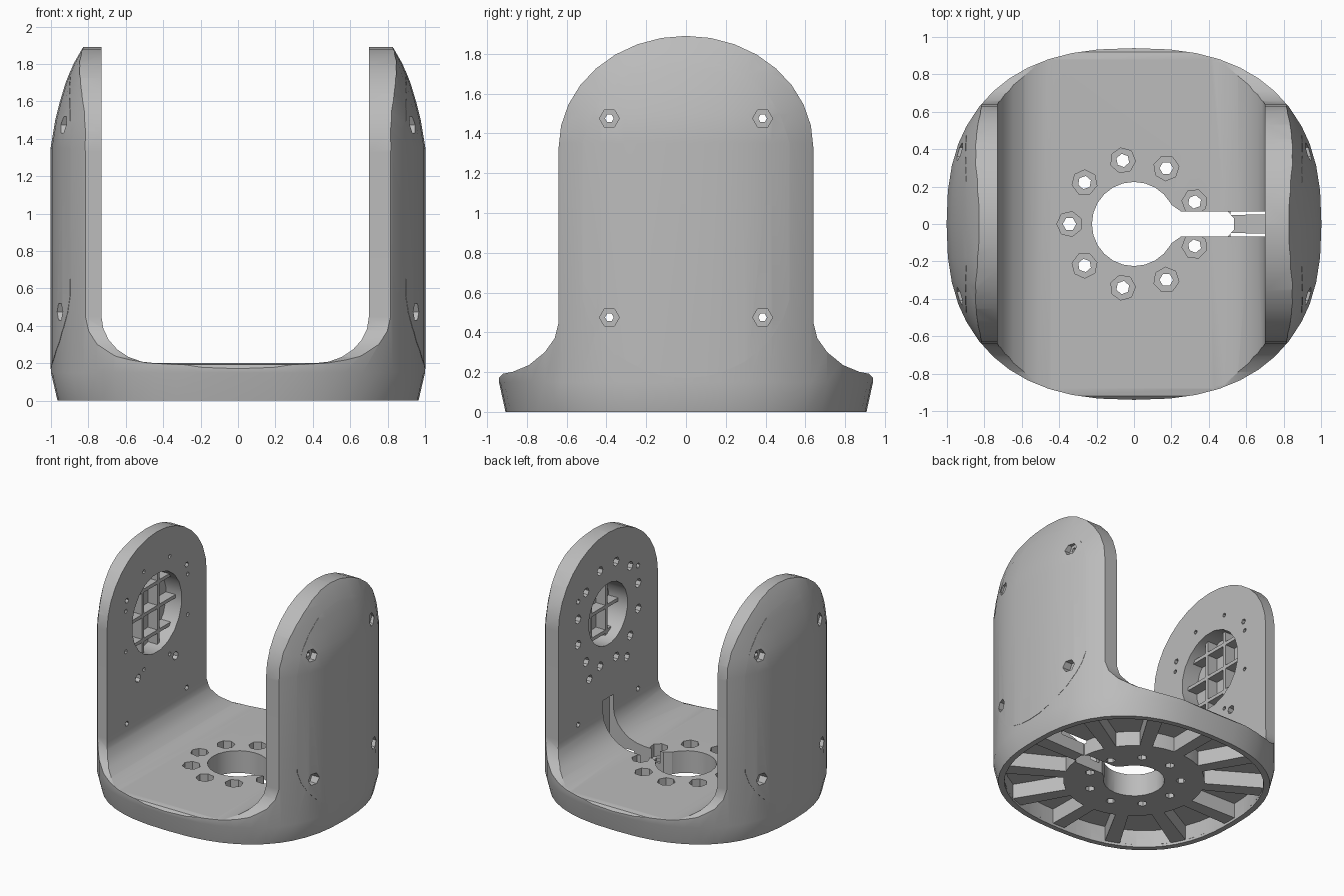
import bpy, bmesh, math
from math import sin, cos, pi, radians

if "Cube" in bpy.data.objects:
    bpy.data.objects.remove(bpy.data.objects["Cube"], do_unlink=True)

grey = bpy.data.materials.new("plain grey")
grey.use_nodes = True
grey.diffuse_color = (0.5, 0.5, 0.5, 1)
grey.node_tree.nodes["Principled BSDF"].inputs["Base Color"].default_value = (0.5, 0.5, 0.5, 1)

POWER, HALF_Y, HOLE_Z = 2.45, 0.94, 1.23


def loft(name, rings):
    """Closed solid through a list of equal-length vertex rings."""
    bm = bmesh.new()
    loops = [[bm.verts.new(p) for p in ring] for ring in rings]
    n = len(loops[0])
    for a, b in zip(loops, loops[1:]):
        for i in range(n):
            j = (i + 1) % n
            bm.faces.new((a[i], a[j], b[j], b[i]))
    bm.faces.new(loops[0])
    bm.faces.new(loops[-1])
    bmesh.ops.recalc_face_normals(bm, faces=bm.faces)
    mesh = bpy.data.meshes.new(name)
    bm.to_mesh(mesh)
    bm.free()
    mesh.materials.append(grey)
    ob = bpy.data.objects.new(name, mesh)
    bpy.context.collection.objects.link(ob)
    return ob


def prism(name, pts, axis, lo, hi):
    place = {"x": lambda a, b, t: (t, a, b),
             "y": lambda a, b, t: (a, t, b),
             "z": lambda a, b, t: (a, b, t)}[axis]
    return loft(name, [[place(a, b, t) for a, b in pts] for t in (lo, hi)])


def circle(a, b, r, n=8, turn=0.0):
    return [(a + r * cos(turn + 2 * pi * i / n), b + r * sin(turn + 2 * pi * i / n)) for i in range(n)]


def rounded_outline(sx=1.0, sy=1.0, n=48):
    def power(v):
        return math.copysign(abs(v) ** (2 / POWER), v)
    return [(sx * power(cos(2 * pi * i / n)), sy * HALF_Y * power(sin(2 * pi * i / n))) for i in range(n)]


def outline_point(angle, scale):
    c, s = cos(angle), sin(angle)
    r = scale * (abs(c) ** POWER + abs(s / HALF_Y) ** POWER) ** (-1 / POWER)
    return (r * c, r * s)


def carve(ob, cutters, operation="DIFFERENCE"):
    for c in cutters:
        c.hide_render = True
        m = ob.modifiers.new("cut", "BOOLEAN")
        m.solver, m.operation, m.object = "EXACT", operation, c
    graph = bpy.context.evaluated_depsgraph_get()
    mesh = bpy.data.meshes.new_from_object(ob.evaluated_get(graph))
    ob.modifiers.clear()
    ob.data = mesh
    for c in cutters:
        bpy.data.objects.remove(c, do_unlink=True)


def smooth(ob):
    bpy.ops.object.select_all(action="DESELECT")
    ob.select_set(True)
    bpy.context.view_layer.objects.active = ob
    bpy.ops.object.shade_smooth_by_angle(angle=radians(28))
    m = ob.modifiers.new("even shading", "WEIGHTED_NORMAL")
    m.keep_sharp = True


# Rounded block, tapering at the foot and closing in at the top
levels = [(0, .965), (.15, 1), (1.35, 1), (1.5, .975), (1.6, .95), (1.7, .92),
          (1.8, .88), (1.87, .84), (1.92, .81)]
bracket = loft("bracket_body", [[(x, y, z) for x, y in rounded_outline(s, min(1, s) if z < 1 else 1)]
                                for z, s in levels])

# Side profile: flared foot, straight sides and arched top
half = [(.96, -.1), (.96, .15), (.92, .192), (.87, .202), (.79, .235), (.71, .30), (.66, .37), (.64, .45)]
half += [(.64 * cos(a), 1.33 + .56 * sin(a)) for a in [pi / 2 * i / 8 for i in range(8)]]
profile = half + [(0, 1.89)] + [(-y, z) for y, z in reversed(half)]
carve(bracket, [prism("side_profile", profile, "x", -1.3, 1.3)], "INTERSECT")

# U-shaped opening with filleted lower corners
def fillet(wall):
    return [(wall - .29 + .29 * sin(a), .45 - .25 * cos(a)) for a in [pi / 2 * i / 6 for i in range(7)]]


opening = [(-x, z) for x, z in reversed(fillet(.73))] + fillet(.70) + [(.70, 2.2), (-.73, 2.2)]
carve(bracket, [prism("opening", opening, "y", -1.3, 1.3)])


# Oval cover panel on each outer wall, barely proud of it
def oval(ry, rz):
    pts = []
    for i in range(32):
        a = 2 * pi * i / 32
        pts.append((ry * cos(a), (1.27 if sin(a) >= 0 else .66) + (rz if sin(a) >= 0 else rz - .02) * sin(a)))
    return pts


covers = []
for side, label in ((1, "left"), (-1, "right")):
    cover = bpy.data.objects.new(label + "_cover", bracket.data.copy())
    bpy.context.collection.objects.link(cover)
    lo, hi = sorted((side * .895, side * 1.3))
    carve(cover, [prism("cover_shape", oval(.53, .51), "x", lo, hi)], "INTERSECT")
    for v in cover.data.vertices:
        v.co.x *= 1.002
    covers.append(cover)

# Hollow underside with hub and radial ribs
cuts = [prism("recess", rounded_outline(.92, .92), "z", -.1, .02)]
step = 2 * pi / 12
for k in range(12):
    mid = k * step + step / 2
    inner = [(.52 * cos(mid + d), .52 * sin(mid + d)) for d in (.17, 0, -.17)]
    outer = [outline_point(mid + d, .92) for d in (-.20, -.07, .07, .20)]
    cuts.append(prism("pocket", inner + outer, "z", -.1, .14))

# Centre hole, ring of bolt holes and cable slot
cuts.append(prism("centre_hole", circle(0, 0, .225, 24), "z", -.1, .5))
for k in range(9):
    a = radians(20 + 40 * k)
    x, y = .345 * cos(a), .345 * sin(a)
    cuts.append(prism("counterbore", circle(x, y, .068, 7, a), "z", .10, .4))
    cuts.append(prism("bolt_hole", circle(x, y, .036, 6, a), "z", -.1, .15))
slot = [(.12, -.13), (.19, -.11), (.25, -.068), (.50, -.068), (.535, -.03),
        (.535, .03), (.50, .068), (.25, .068), (.19, .11), (.12, .13)]
cuts.append(prism("cable_slot", slot, "z", -.1, .3))
channel = [(.3, .12), (.735, .12), (.735, .55), (.3, .55)]
cuts.append(prism("cable_channel", channel, "y", -.066, .066))

# Wall openings and their mounting holes
for side, r in ((1, .25), (-1, .32)):
    def bore(a, b, radius, start, end, n=8):
        lo, hi = sorted((side * start, side * end))
        return prism("bore", circle(a, b, radius, n, pi / n), "x", lo, hi)
    cuts.append(bore(0, HOLE_Z, r, .6, .87, 20))
    count, ring, size = (12, .40, .036) if side > 0 else (8, .43, .016)
    for k in range(count):
        a = 2 * pi * (k + .5) / count
        cuts.append(bore(ring * cos(a), HOLE_Z + ring * sin(a), size, .6, .84, 7))
    for y in (-.24, .24):
        cuts.append(bore(y, HOLE_Z - .44, .034, .6, .84, 7))
carve(bracket, cuts)

# Screw holes with hexagonal sockets through covers and walls
for ob in [bracket] + covers:
    screws = []
    for side in (1, -1):
        for y in (-.385, .385):
            for z in (.475, 1.475):
                for r, start, end in ((.05, .90, 1.2), (.022, .6, 1.2)):
                    lo, hi = sorted((side * start, side * end))
                    screws.append(prism("screw", circle(y, z, r, 6), "x", lo, hi))
    carve(ob, screws)
    smooth(ob)

# Lattice of stiffening bars inside each wall opening
for side, r, label in ((1, .25, "left"), (-1, .32, "right")):
    lo, hi = sorted((side * .785, side * .875))
    for k, offset in enumerate((-.2, 0, .2)):
        reach = math.sqrt(max(r * r - offset * offset, 0)) + .01
        t = .014
        prism(f"{label}_cross_bar_{k}", [(-reach, HOLE_Z + offset - t), (reach, HOLE_Z + offset - t),
              (reach, HOLE_Z + offset + t), (-reach, HOLE_Z + offset + t)], "x", lo, hi)
    for k, offset in enumerate((-.1, .1)):
        reach = math.sqrt(r * r - offset * offset) + .01
        prism(f"{label}_upright_bar_{k}", [(offset - t, HOLE_Z - reach), (offset + t, HOLE_Z - reach),
              (offset + t, HOLE_Z + reach), (offset - t, HOLE_Z + reach)], "x", lo, hi)
